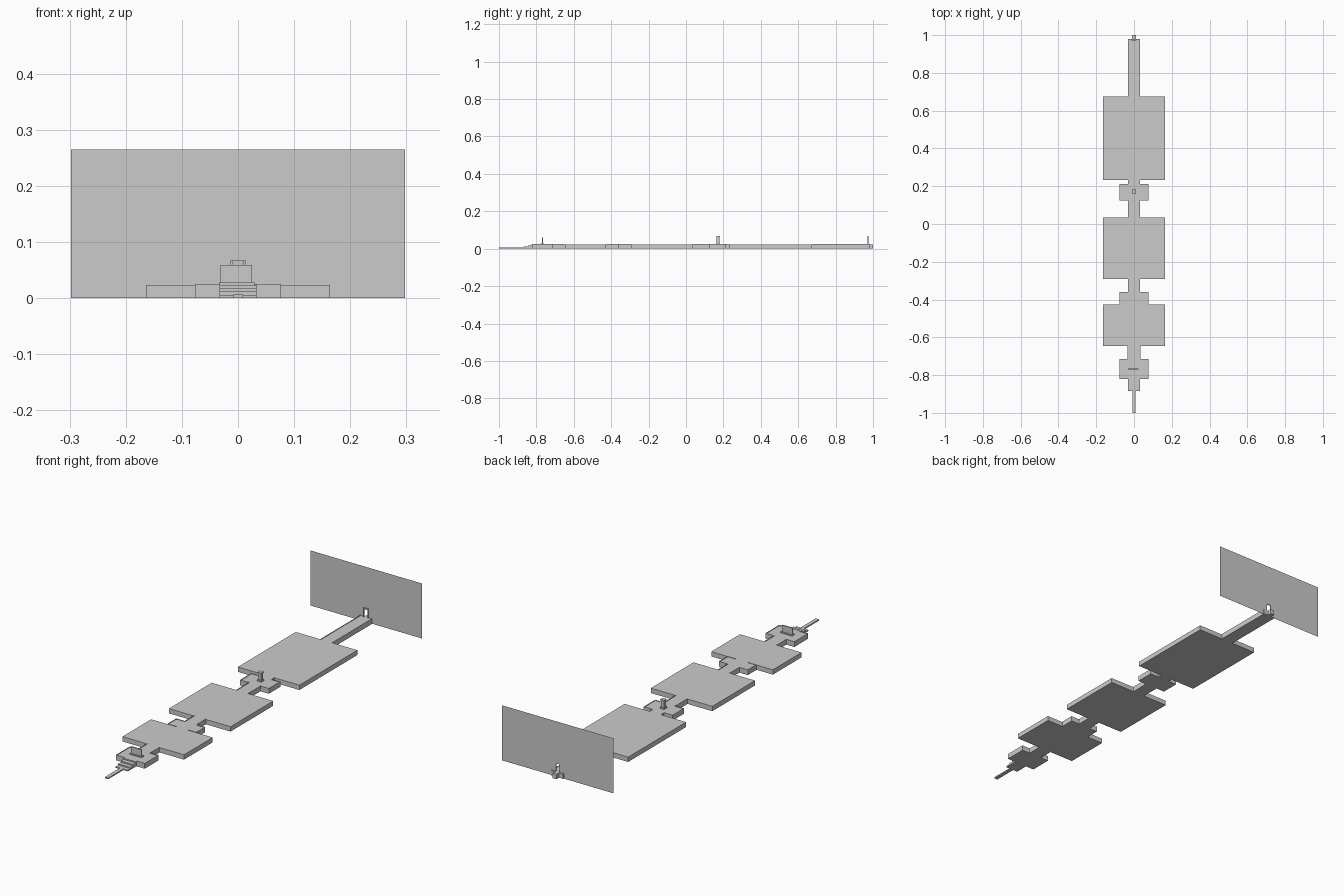
import bpy, bmesh

if "Cube" in bpy.data.objects:
    bpy.data.objects.remove(bpy.data.objects["Cube"])

TOP = 0.0235


def make_object(name, bm):
    bmesh.ops.recalc_face_normals(bm, faces=bm.faces[:])
    mesh = bpy.data.meshes.new(name)
    bm.to_mesh(mesh)
    bm.free()
    obj = bpy.data.objects.new(name, mesh)
    bpy.context.collection.objects.link(obj)
    return obj


def box(name, x0, x1, y0, y1, z0, z1):
    bm = bmesh.new()
    bmesh.ops.create_cube(bm, size=1)
    for v in bm.verts:
        v.co.x = x0 if v.co.x < 0 else x1
        v.co.y = y0 if v.co.y < 0 else y1
        v.co.z = z0 if v.co.z < 0 else z1
    return make_object(name, bm)


def kerb_pair(name, inner, outer, y0, y1, z0=TOP, z1=TOP + 0.002):
    for side, s in (("left", -1), ("right", 1)):
        a, b = sorted((s * inner, s * outer))
        box(f"{name}_{side}", a, b, y0, y1, z0, z1)


# Stepped outline of the terraces: start y, end y, half width
segments = [
    (-0.825, -0.82, 0.033), (-0.82, -0.715, 0.077), (-0.715, -0.645, 0.034),
    (-0.645, -0.427, 0.164), (-0.427, -0.36, 0.077), (-0.36, -0.291, 0.032),
    (-0.291, 0.034, 0.164), (0.034, 0.125, 0.032), (0.125, 0.212, 0.077),
    (0.212, 0.233, 0.032), (0.233, 0.674, 0.164), (0.674, 0.98, 0.032),
    (0.98, 1.0, 0.010),
]
right = [p for y0, y1, w in segments for p in ((w, y0), (w, y1))]
outline = right + [(-x, y) for x, y in reversed(right)]
bm = bmesh.new()
base = bm.faces.new([bm.verts.new((x, y, 0)) for x, y in outline])
up = bmesh.ops.extrude_face_region(bm, geom=[base], use_keep_orig=True)
bmesh.ops.translate(bm, vec=(0, 0, TOP),
                    verts=[v for v in up["geom"] if isinstance(v, bmesh.types.BMVert)])
make_object("terraces", bm)

# Low kerbs along the causeways and small courts
for i, (y0, y1, w) in enumerate(segments[1:-1]):
    if w < 0.1:
        kerb_pair(f"kerb_{i}", w - 0.003, w, y0, y1)
for i, (y0, y1, w) in enumerate(segments[1:-1]):
    if 0.05 < w < 0.1:
        for end, y in (("front", y0), ("back", y1 - 0.003)):
            kerb_pair(f"court_kerb_{i}_{end}", 0.032, w - 0.003, y, y + 0.003)

# Approach path and entrance steps
box("approach_path", -0.009, 0.009, -1.0, -0.885, 0, 0.006)
for i in range(3):
    box(f"entrance_step_{i}", -0.033, 0.033, -0.885 + 0.02 * i, -0.865 + 0.02 * i,
        0, 0.0055 + 0.006 * i)

# Front screen on its plinth
box("screen_plinth", -0.034, 0.030, -0.777, -0.759, TOP, TOP + 0.004)
box("screen_wall", -0.031, 0.025, -0.771, -0.765, TOP + 0.004, 0.059)

# Central tower
box("tower_base", -0.011, 0.011, 0.161, 0.183, TOP, 0.03)
box("tower_shaft", -0.008, 0.008, 0.164, 0.180, 0.03, 0.062)
box("tower_cap", -0.010, 0.010, 0.162, 0.182, 0.062, 0.067)

# Rear wall: a flat sheet with a doorway
bm = bmesh.new()
sheet = [(-0.298, 0), (-0.010, 0), (-0.010, 0.062), (0.010, 0.062),
         (0.010, 0), (0.298, 0), (0.298, 0.265), (-0.298, 0.265)]
bm.faces.new([bm.verts.new((x, 0.976, z)) for x, z in sheet])
make_object("rear_wall", bm)

# Doorway frame
kerb_pair("door_jamb", 0.010, 0.013, 0.971, 0.976, TOP, 0.066)
box("door_lintel", -0.013, 0.013, 0.971, 0.976, 0.062, 0.067)
